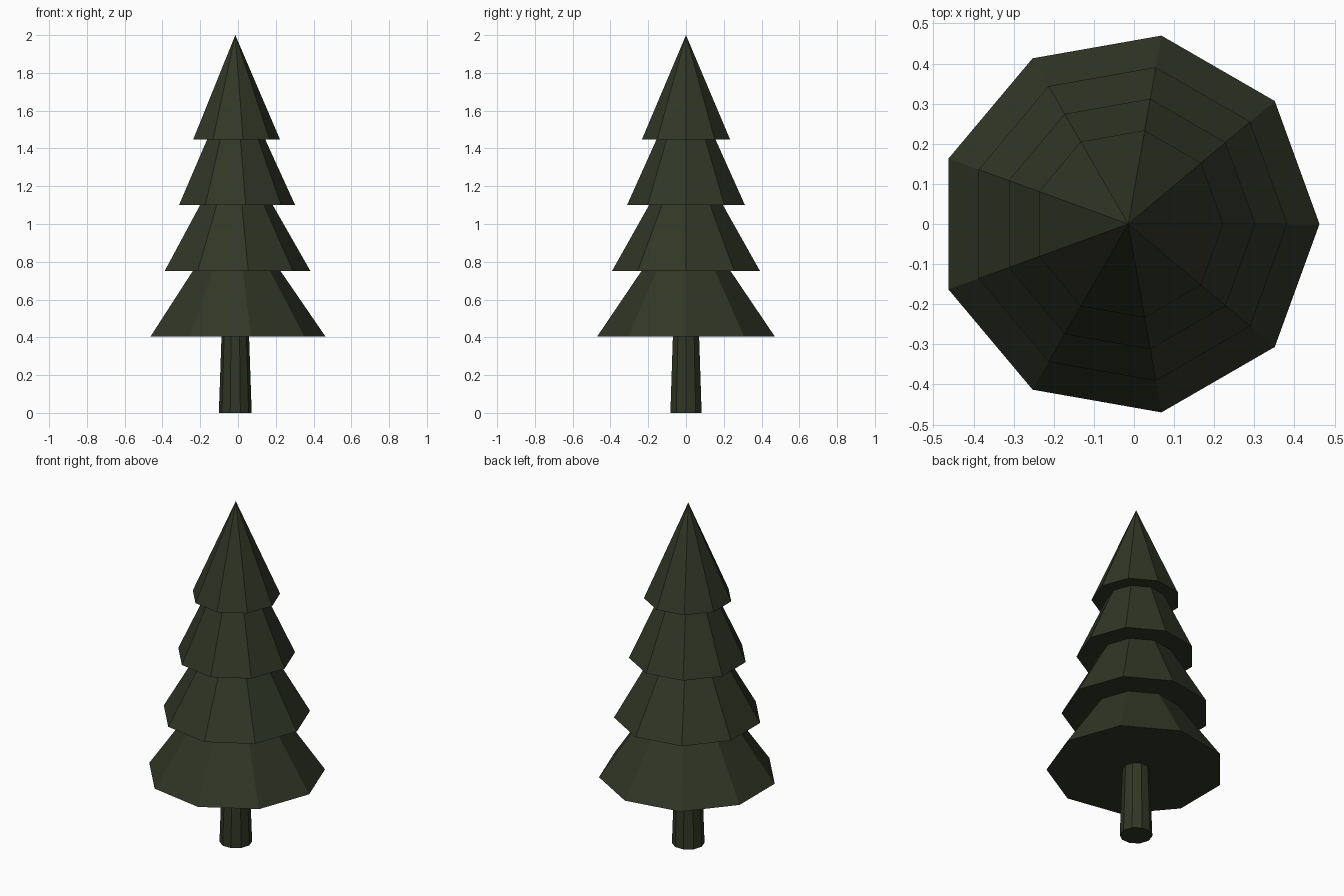
import bpy, math

if "Cube" in bpy.data.objects:
    bpy.data.objects.remove(bpy.data.objects["Cube"])

CX = -0.0144  # tree axis, so the nine-sided crown is centred on x = 0

green = bpy.data.materials.new("dark pine green")
green.diffuse_color = (0.030, 0.037, 0.019, 1)
green.use_nodes = True
green.node_tree.nodes["Principled BSDF"].inputs["Base Color"].default_value = green.diffuse_color


def cone(name, sides, r_bottom, r_top, z0, z1):
    """Flat-shaded cone or frustum with its first corner towards +x."""
    ring = [(math.cos(2 * math.pi * i / sides), math.sin(2 * math.pi * i / sides))
            for i in range(sides)]
    verts = [(CX + r_bottom * c, r_bottom * s, z0) for c, s in ring]
    faces = [tuple(reversed(range(sides)))]
    if r_top:
        verts += [(CX + r_top * c, r_top * s, z1) for c, s in ring]
        faces += [(i, (i + 1) % sides, sides + (i + 1) % sides, sides + i)
                  for i in range(sides)]
        faces.append(tuple(range(sides, 2 * sides)))
    else:
        verts.append((CX, 0, z1))
        faces += [(i, (i + 1) % sides, sides) for i in range(sides)]
    mesh = bpy.data.meshes.new(name)
    mesh.from_pydata(verts, [], faces)
    mesh.materials.append(green)
    obj = bpy.data.objects.new(name, mesh)
    bpy.context.collection.objects.link(obj)
    return obj


# Trunk
cone("trunk", 10, 0.087, 0.073, 0.0, 0.405)

# Lower branch tiers, each narrowing to half its width
for i in range(3):
    r, z = 0.477 - 0.08 * i, 0.405 + 0.3475 * i
    cone(f"branch_tier_{i + 1}", 9, r, r / 2, z, z + 0.3475)

# Pointed top tier
cone("tree_top", 9, 0.237, 0, 1.4475, 2.0)
